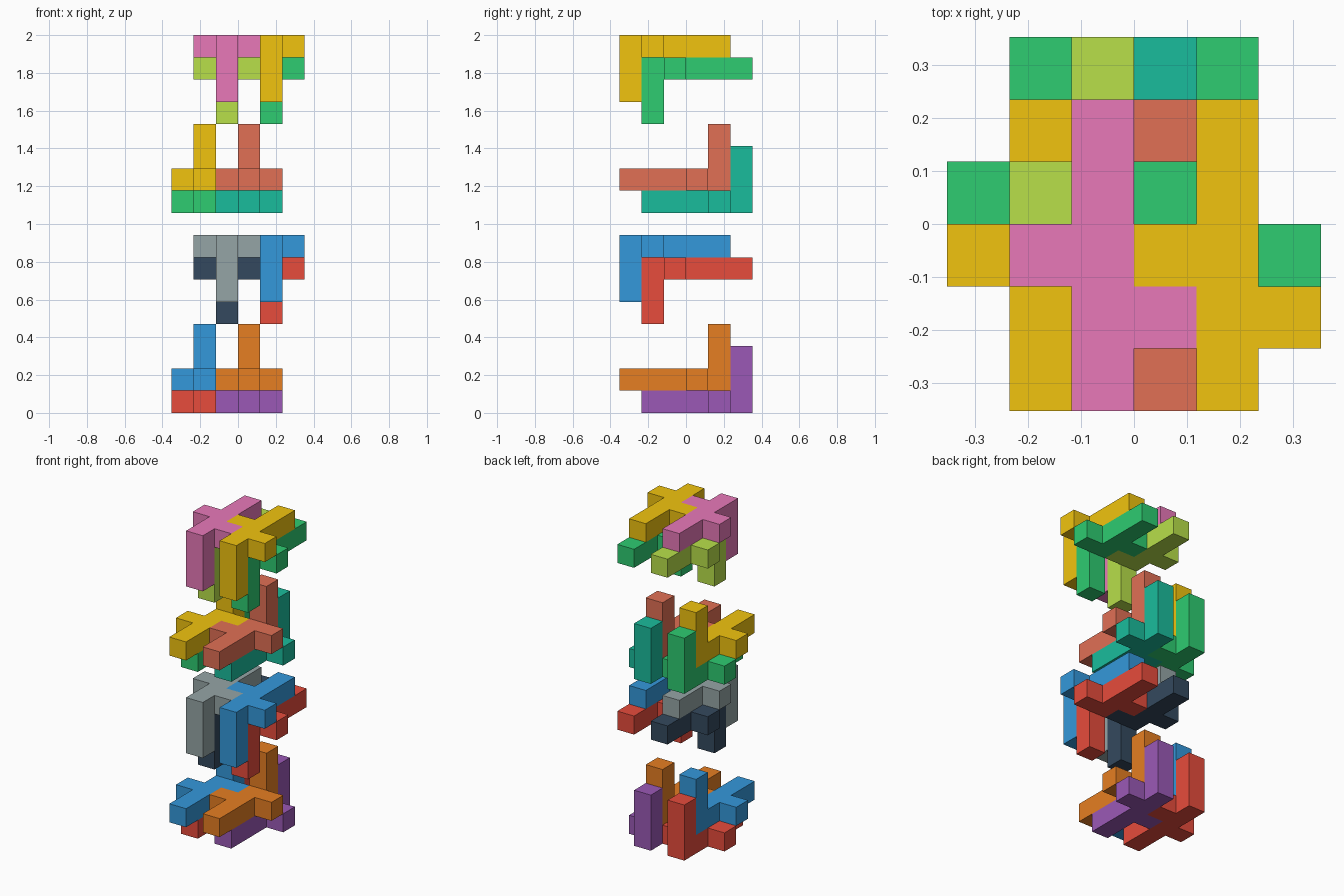
import bpy, bmesh, math

if "Cube" in bpy.data.objects:
    bpy.data.objects.remove(bpy.data.objects["Cube"])

U = 2 / 17  # one cube cell

# Plan of a burr piece: bar five cells long with two staggered side arms
PLAN = [(0, 0), (1, 0), (1, 1), (2, 1), (2, 2), (1, 2), (1, 5),
        (0, 5), (0, 3), (-1, 3), (-1, 2), (0, 2), (0, 1)]


def material(name, hex_code):
    def linear(c):
        return c / 12.92 if c <= 0.04045 else ((c + 0.055) / 1.055) ** 2.4
    mat = bpy.data.materials.new(name)
    rgb = [linear(int(hex_code[i:i + 2], 16) / 255) for i in (0, 2, 4)]
    mat.diffuse_color = (*rgb, 1)
    mat.use_nodes = True
    mat.node_tree.nodes["Principled BSDF"].inputs["Base Color"].default_value = mat.diffuse_color
    return mat


def burr_piece(name, cell, flipped, mat):
    bm = bmesh.new()

    def ring(points, z):
        return [bm.verts.new((x * U, y * U, z * U)) for x, y in points]

    def walls(low, high):
        for i in range(len(low)):
            j = (i + 1) % len(low)
            bm.faces.new((low[i], low[j], high[j], high[i]))

    # Slab, open underneath where the leg joins
    top, under = ring(PLAN, 3), ring(PLAN, 2)
    bm.faces.new(top)
    walls(under, top)
    bm.faces.new(under[:1:-1])
    # Leg at the end of the bar, two cells below the slab
    joint = [0, 1, 2, 12]
    foot = ring([PLAN[i] for i in joint], 0)
    walls(foot, [under[i] for i in joint])
    bm.faces.new(foot[::-1])
    # Merge coplanar faces
    bmesh.ops.dissolve_limit(bm, angle_limit=0.01, verts=bm.verts[:], edges=bm.edges[:])
    bmesh.ops.recalc_face_normals(bm, faces=bm.faces[:])

    mesh = bpy.data.meshes.new(name)
    bm.to_mesh(mesh)
    bm.free()
    mesh.materials.append(mat)
    obj = bpy.data.objects.new(name, mesh)
    obj.location = [c * U for c in cell]
    if flipped:
        obj.rotation_euler.x = math.pi
    bpy.context.collection.objects.link(obj)


# Position in cells and orientation of the eight pieces in one stack
LAYOUT = [
    ("upper_outer_right", (1, -3, 5), False),
    ("upper_outer_left", (-1, -3, 5), False),
    ("upper_inner_right", (1, -2, 4), False),
    ("upper_inner_left", (-1, -2, 4), False),
    ("lower_inner_left", (-2, 2, 4), True),
    ("lower_inner_right", (0, 2, 4), True),
    ("lower_outer_left", (-2, 3, 3), True),
    ("lower_outer_right", (0, 3, 3), True),
]

COLORS = {
    "blue": "3498db", "grey": "95a5a6", "red": "e74c3c", "slate": "34495e",
    "orange": "e67e22", "purple": "9b59b6", "yellow": "f1c40f", "pink": "e879b9",
    "green": "2ecc71", "lime": "b8e04a", "terracotta": "e17055", "teal": "1abc9c",
}
MATS = {name: material(name, code) for name, code in COLORS.items()}

# Two identical stacks with one empty cell between them
STACKS = [
    ("bottom", 0, "blue grey red slate blue orange red purple"),
    ("top", 9, "yellow pink green lime yellow terracotta green teal"),
]
for stack, lift, colors in STACKS:
    for (part, (x, y, z), flipped), color in zip(LAYOUT, colors.split()):
        burr_piece(f"{stack}_stack_{part}_piece", (x, y, z + lift), flipped, MATS[color])
